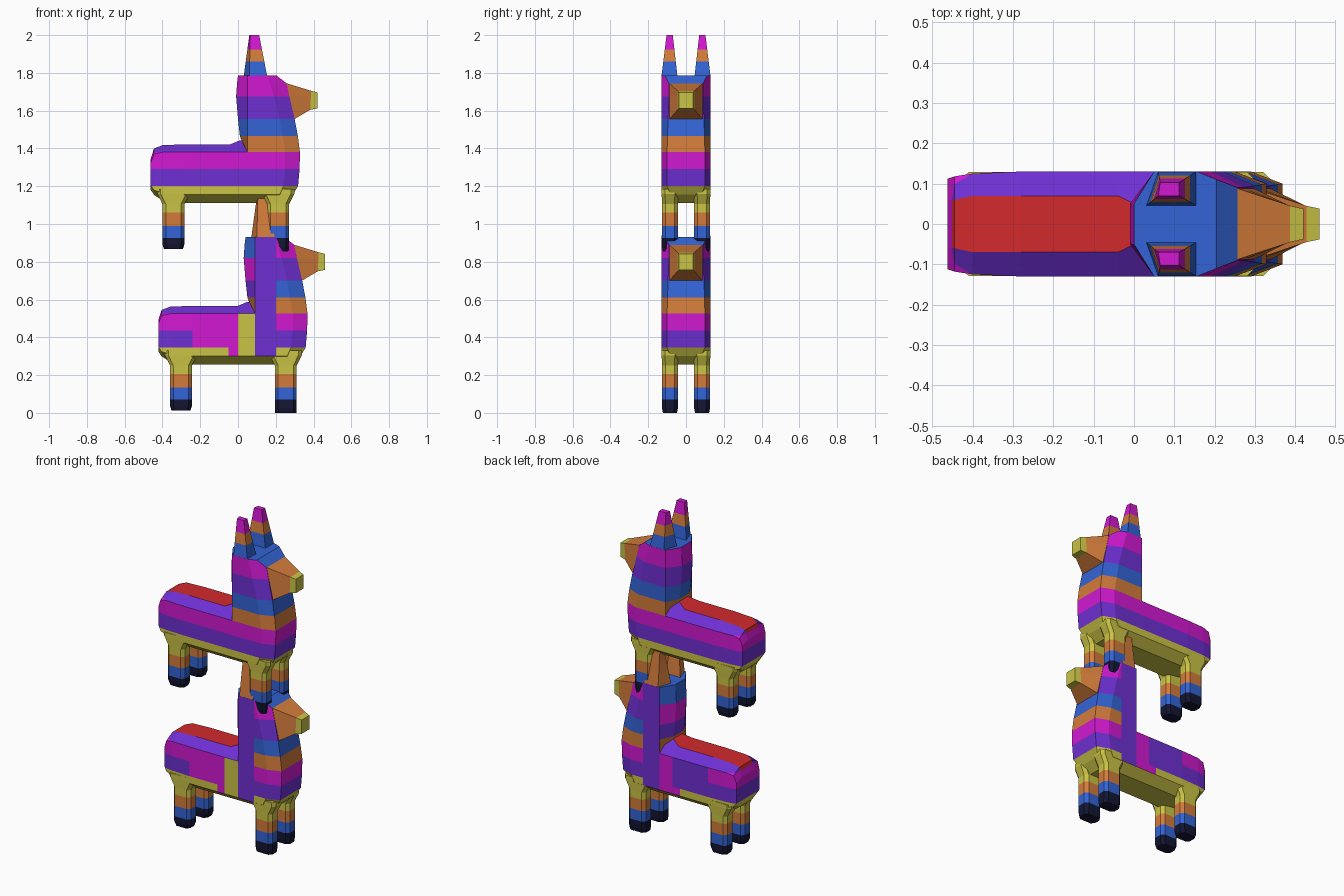
import bpy, bmesh
from mathutils import Vector

if "Cube" in bpy.data.objects:
    bpy.data.objects.remove(bpy.data.objects["Cube"])

COLS = {
    "yellow": (.79, .76, .28), "orange": (.82, .48, .24), "blue": (.21, .39, .83),
    "purple": (.43, .2, .82), "magenta": (.82, .12, .82), "red": (.82, .18, .19),
    "dark": (.10, .11, .21),
}
MATS = {}
for i, (n, c) in enumerate(COLS.items()):
    m = bpy.data.materials.new(n)
    m.diffuse_color = (*[v ** 2.2 for v in c], 1)
    m.use_nodes = True
    m.node_tree.nodes["Principled BSDF"].inputs["Base Color"].default_value = m.diffuse_color
    MATS[n] = (i, m)

# stripe heights, measured from the animal's feet
BANDS = [(.07, "dark"), (.135, "blue"), (.205, "orange"), (.345, "yellow"),
         (.435, "purple"), (.525, "magenta"), (.61, "orange"), (.70, "blue"),
         (.82, "purple"), (.93, "magenta"), (1.005, "blue"), (1.07, "orange"),
         (9, "magenta")]
PATCH_X = (-.28, -.15, -.09, .05, .16)


def band(z):
    return next(c for top, c in BANDS if z < top)


def loft(bm, rings):
    vs = [[bm.verts.new(p) for p in r] for r in rings]
    n = len(vs[0])
    for a, b in zip(vs, vs[1:]):
        for i in range(n):
            j = (i + 1) % n
            bm.faces.new((a[i], a[j], b[j], b[i]))
    bm.faces.new(vs[0][::-1])
    bm.faces.new(vs[-1])


def finish(bm, name, offset, pick, xcuts=()):
    bmesh.ops.recalc_face_normals(bm, faces=bm.faces)
    cuts = [((0, 0, t), (0, 0, 1)) for t, _ in BANDS[:-1]]
    cuts += [((x, 0, 0), (1, 0, 0)) for x in xcuts]
    for co, no in cuts:
        bmesh.ops.bisect_plane(bm, geom=bm.verts[:] + bm.edges[:] + bm.faces[:],
                               plane_co=co, plane_no=no, dist=1e-5)
    bm.normal_update()
    for f in bm.faces:
        f.material_index = MATS[pick(f.calc_center_median(), f.normal)][0]
    me = bpy.data.meshes.new(name)
    bm.to_mesh(me)
    bm.free()
    for _, m in MATS.values():
        me.materials.append(m)
    ob = bpy.data.objects.new(name, me)
    ob.location = offset
    bpy.context.collection.objects.link(ob)


def oct_ring(cx, cy, hx, hy, z, c=.018):
    pts = [(hx, hy - c), (hx - c, hy), (c - hx, hy), (-hx, hy - c),
           (-hx, c - hy), (c - hx, -hy), (hx - c, -hy), (hx, c - hy)]
    return [(cx + x, cy + y, z) for x, y in pts]


def torso_colour(patched):
    def pick(c, n):
        if c.z > .525:
            return "red" if abs(c.y) < .02 else "purple"
        if patched and abs(n.y) > .5 and n.z > -.5:
            right = c.y < 0
            if c.x > -.06:
                return "yellow" if right else "magenta"
            if c.z < .345:
                return "yellow" if c.x < -.09 else "magenta"
            if c.x < -.28:
                return band(c.z)
            return "magenta" if right else "purple"
        return band(max(c.z, .3))
    return pick


def neck_colour(patched):
    def pick(c, n):
        if c.z > .87 and n.z > .4:
            return "blue"
        if patched and c.z > .3:
            if .05 < c.x < .16 and abs(n.y) > .5:
                return "purple"
            if c.x < .05:
                return ("orange" if c.z < .61 else "purple" if c.z < .70
                        else "magenta" if c.z < .82 else "blue")
        return band(max(c.z, .3))
    return pick


def animal(tag, offset, patched):
    xc = PATCH_X if patched else ()

    # torso: x, bottom y/z, side y, side low/high z, top y/z
    bm = bmesh.new()
    rings = []
    for x, yb, zb, ys, zl, zh, yt, zt in [
            (-.462, .05, .325, .112, .35, .47, .06, .49),
            (-.445, .06, .30, .118, .325, .515, .06, .545),
            (-.40, .07, .27, .125, .31, .525, .07, .562),
            (-.28, .075, .255, .13, .30, .525, .07, .567),
            (-.04, .075, .255, .13, .30, .525, .07, .567),
            (.01, .075, .255, .13, .30, .525, .045, .588),
            (.05, .075, .255, .13, .30, .525, .045, .59)]:
        h = [(yb, zb), (ys, zl), (ys, zh), (yt, zt)]
        rings.append([(x, y, z) for y, z in h] + [(x, -y, z) for y, z in h[::-1]])
    loft(bm, rings)
    finish(bm, tag + "_torso", offset, torso_colour(patched), xc)

    # chest, neck and head: z, back x, side y, side x, front x, front y
    bm = bmesh.new()
    rings = []
    for z, xb, ys, xs, xf, yf in [
            (.255, .045, .075, .19, .24, .06), (.30, .045, .13, .22, .29, .08),
            (.345, .045, .13, .24, .318, .10), (.435, .045, .13, .25, .326, .10),
            (.525, .045, .13, .25, .328, .10), (.61, .01, .13, .235, .317, .098),
            (.70, .0, .13, .22, .30, .095), (.82, -.01, .13, .19, .272, .09),
            (.89, -.005, .13, .17, .257, .09), (.93, .0, .13, .155, .205, .11)]:
        h = [(xb, .05), (.05, ys), (xs, ys), (xf, yf)]
        rings.append([(x, y, z) for x, y in h] + [(x, -y, z) for x, y in h[::-1]])
    loft(bm, rings)
    finish(bm, tag + "_neck_and_head", offset, neck_colour(patched), xc)

    # snout
    bm = bmesh.new()
    loft(bm, [[(xl, -y, zl), (xl, y, zl), (xh, y, zh), (xh, -y, zh)]
              for xl, xh, y, zl, zh in [(.298, .257, .088, .70, .89),
                                        (.383, .387, .045, .75, .85),
                                        (.42, .42, .038, .757, .842)]])
    finish(bm, tag + "_snout", offset,
           lambda c, n: "yellow" if c.x > .384 else "orange")

    for side, s in (("left", 1), ("right", -1)):
        # ears
        bm = bmesh.new()
        base = [(.03, .045), (.06, .13), (.155, .13), (.155, .045)]
        tip = [(.06, .07), (.065, .103), (.112, .103), (.112, .07)]
        loft(bm, [[(x, s * y, .925) for x, y in base],
                  [(x, s * y, 1.145) for x, y in tip]])
        finish(bm, f"{tag}_{side}_ear", offset,
               lambda c, n: "orange" if patched else band(max(c.z, .94)))

        # legs
        for part, cx, z0 in (("front", .213, 0), ("hind", -.342, .012)):
            bm = bmesh.new()
            cy = s * .085
            loft(bm, [oct_ring(cx, cy, .05 if z0 else .056, .037, z0),
                      oct_ring(cx, cy, .058, .042, z0 + .025),
                      oct_ring(cx, cy, .058, .042, .25),
                      oct_ring(cx, cy, .085, .044, .305),
                      oct_ring(cx, cy, .085, .044, .33)])
            finish(bm, f"{tag}_{part}_{side}_leg", offset, lambda c, n: band(c.z))


animal("lower", Vector((.04, 0, 0)), True)
animal("upper", Vector((0, 0, .855)), False)
